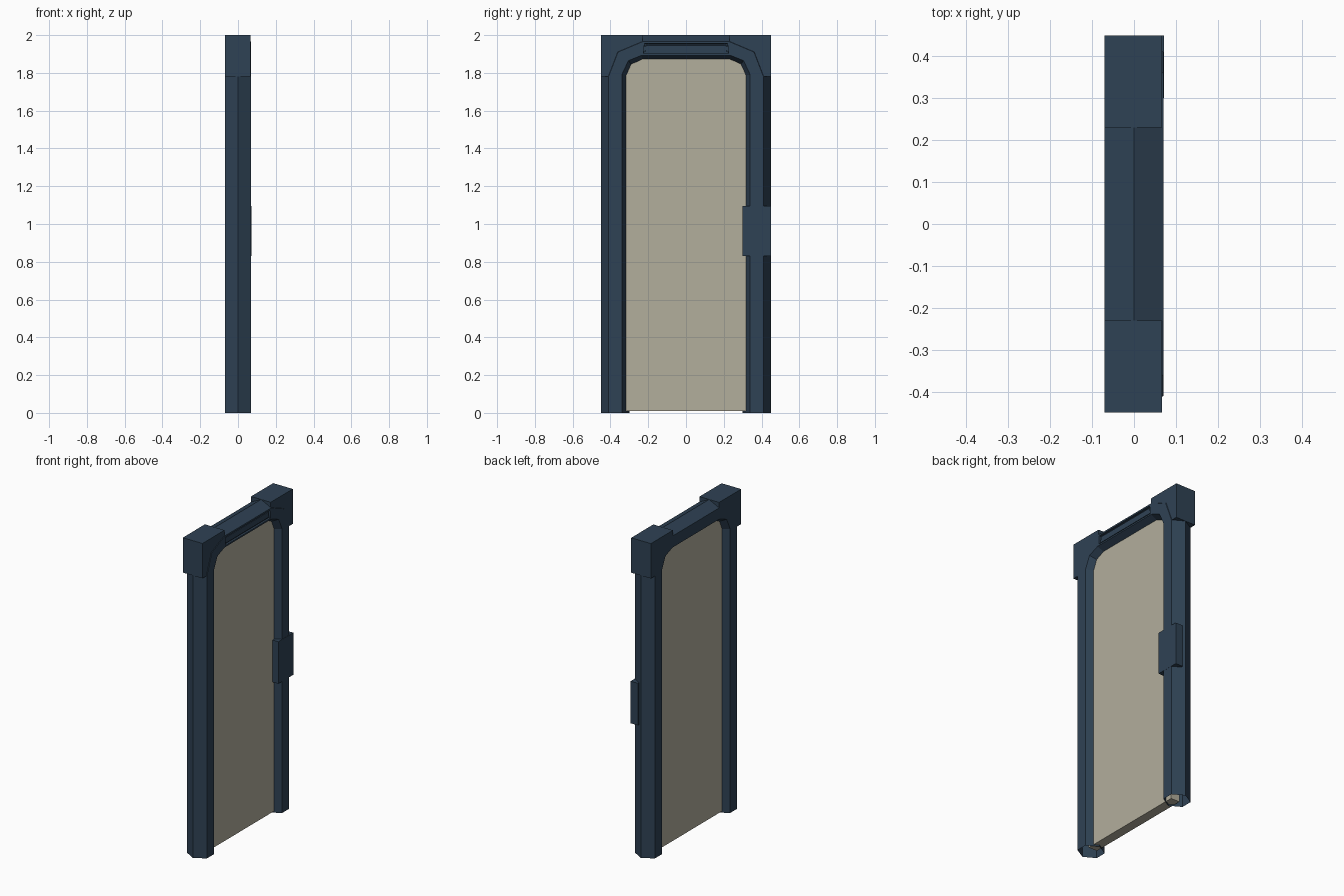
import bpy, bmesh
from mathutils import Vector

cube = bpy.data.objects.get("Cube")
if cube:
    bpy.data.objects.remove(cube, do_unlink=True)


def material(name, rgb):
    m = bpy.data.materials.new(name)
    m.use_nodes = True
    m.diffuse_color = (*rgb, 1)
    bsdf = next(n for n in m.node_tree.nodes if n.type == "BSDF_PRINCIPLED")
    bsdf.inputs["Base Color"].default_value = (*rgb, 1)
    return m


navy = material("dark_navy", (0.028, 0.054, 0.089))
beige = material("warm_beige", (0.45, 0.425, 0.335))
HALF = 0.07  # half thickness of the frame


def finish(bm, name, mat):
    bmesh.ops.recalc_face_normals(bm, faces=bm.faces)
    mesh = bpy.data.meshes.new(name)
    bm.to_mesh(mesh)
    bm.free()
    mesh.materials.append(mat)
    obj = bpy.data.objects.new(name, mesh)
    bpy.context.collection.objects.link(obj)
    return obj


def slab(name, outline, x0, x1, mat):
    """Extrude a (y, z) outline along x."""
    bm = bmesh.new()
    face = bm.faces.new([bm.verts.new((x0, y, z)) for y, z in outline])
    out = bmesh.ops.extrude_face_region(bm, geom=[face])
    verts = [v for v in out["geom"] if isinstance(v, bmesh.types.BMVert)]
    bmesh.ops.translate(bm, verts=verts, vec=(x1 - x0, 0, 0))
    return finish(bm, name, mat)


def rect(y0, y1, z0, z1):
    return [(y0, z0), (y1, z0), (y1, z1), (y0, z1)]


def arch(half):
    """Mirror half an arch path across y = 0."""
    return half + [(-y, z) for y, z in reversed(half)]


# Arched frame: hexagonal section swept through four concentric arch paths
outer_ridge = arch([(0.45, 0), (0.45, 1.78), (0.39, 1.94), (0.23, 2.0)])
outer_edge = arch([(0.41, 0), (0.41, 1.78), (0.36, 1.91), (0.23, 1.965)])
inner_edge = arch([(0.34, 0), (0.34, 1.79), (0.305, 1.865), (0.235, 1.893)])
inner_ridge = arch([(0.30, 0), (0.30, 1.785), (0.28, 1.833), (0.23, 1.857)])
section = [(0, outer_ridge), (HALF, outer_edge), (HALF, inner_edge),
           (0, inner_ridge), (-HALF, inner_edge), (-HALF, outer_edge)]
bm = bmesh.new()
rings = [[bm.verts.new((x, *path[i])) for x, path in section]
         for i in range(len(outer_ridge))]
for a, b in zip(rings, rings[1:]):
    for j in range(6):
        k = (j + 1) % 6
        bm.faces.new((a[j], a[k], b[k], b[j]))
bmesh.ops.recalc_face_normals(bm, faces=bm.faces)

# Stepped slot sunk into the header
header = [f for f in bm.faces if f.normal.x > 0.9
          and abs(f.calc_center_median().y) < 0.01]
for thickness, depth in ((0.014, 0), (0.001, -0.012), (0.01, 0), (0.001, 0.006)):
    bmesh.ops.inset_individual(bm, faces=header, thickness=thickness, depth=depth)
finish(bm, "door_frame", navy)

# Block caps on the upper corners
cap = [(0.45, 1.78), (0.45, 2.0), (0.23, 2.0), (0.23, 1.925),
       (0.33, 1.885), (0.37, 1.78)]
for side, name in ((1, "back_corner_cap"), (-1, "front_corner_cap")):
    slab(name, [(side * y, z) for y, z in cap], -HALF, 0.067, navy)

# Door panel, with its edges buried in the frame
slab("door_panel", rect(-0.36, 0.36, 0.01, 1.9), -0.03, 0.03, beige)

# Lock block on one jamb
slab("lock_block", rect(0.30, 0.45, 0.83, 1.095), 0.02, 0.071, navy)
